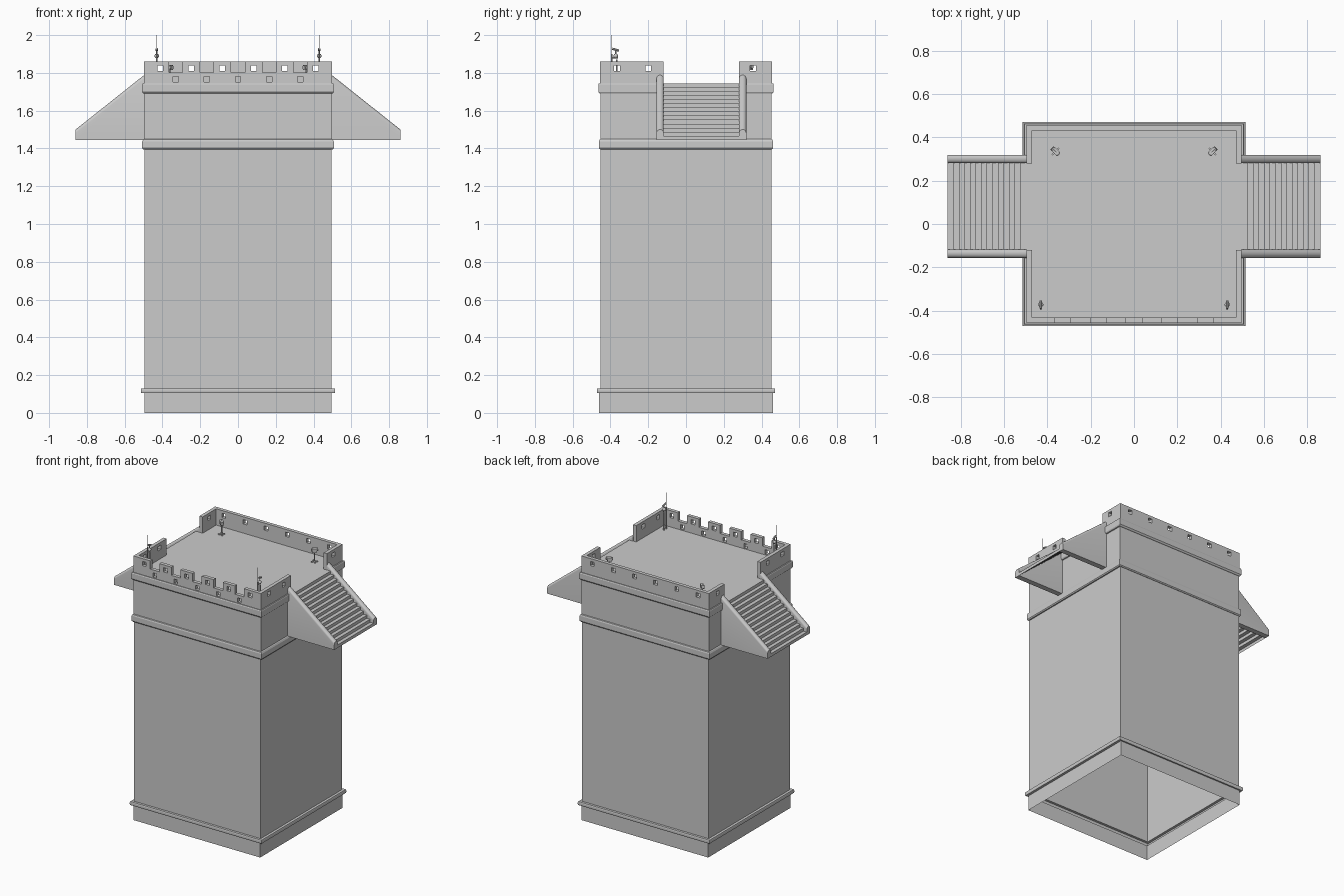
import bpy, bmesh, math
from mathutils import Matrix, Vector

if "Cube" in bpy.data.objects:
    bpy.data.objects.remove(bpy.data.objects["Cube"])


def finish(name, bm, recalc=True, smooth=False):
    if recalc:
        bmesh.ops.recalc_face_normals(bm, faces=bm.faces)
    me = bpy.data.meshes.new(name)
    bm.to_mesh(me)
    bm.free()
    ob = bpy.data.objects.new(name, me)
    bpy.context.collection.objects.link(ob)
    if smooth:
        bpy.context.view_layer.objects.active = ob
        ob.select_set(True)
        bpy.ops.object.shade_smooth_by_angle(angle=math.radians(35))
        ob.select_set(False)
    return ob


def loft(bm, rings, closed=True, caps=False):
    vs = [[bm.verts.new(p) for p in r] for r in rings]
    n = len(vs[0])
    for a, b in zip(vs, vs[1:]):
        for i in range(n if closed else n - 1):
            j = (i + 1) % n
            bm.faces.new((a[i], a[j], b[j], b[i]))
    if caps:
        bm.faces.new(vs[0][::-1])
        bm.faces.new(vs[-1])


def rod(bm, a, b, r, r2=None, seg=10):
    a, b = Vector(a), Vector(b)
    d = b - a
    m = Matrix.Translation((a + b) / 2) @ d.to_track_quat('Z', 'Y').to_matrix().to_4x4()
    bmesh.ops.create_cone(bm, cap_ends=True, segments=seg, radius1=r,
                          radius2=r if r2 is None else r2, depth=d.length, matrix=m)


def box(bm, c, size, rot=0):
    m = Matrix.Translation(c) @ Matrix.Rotation(rot, 4, 'Z') @ Matrix.Diagonal((*size, 1))
    bmesh.ops.create_cube(bm, size=1, matrix=m)


# Hollow tower shell, open at the bottom, with three mouldings
profile = [(.495, .46, 0), (.495, .46, .105), (.512, .47, .105), (.514, .472, .112),
           (.514, .472, .123), (.512, .47, .13), (.494, .453, .13), (.494, .453, 1.395),
           (.502, .456, 1.395), (.507, .461, 1.402), (.507, .461, 1.437), (.502, .458, 1.447),
           (.497, .453, 1.45), (.497, .453, 1.69), (.503, .458, 1.692), (.508, .464, 1.70),
           (.508, .464, 1.738), (.505, .461, 1.745)]
bm = bmesh.new()
loft(bm, [[(-x, -y, z), (x, -y, z), (x, y, z), (-x, y, z)] for x, y, z in profile])
finish("tower_shell", bm, recalc=False)

# Roof deck
bm = bmesh.new()
bm.faces.new([bm.verts.new(p) for p in
              [(-.505, -.461, 1.745), (.505, -.461, 1.745), (.505, .461, 1.745), (-.505, .461, 1.745)]])
finish("roof_deck", bm, recalc=False)

# Parapet walls: a grid of cells with rectangular openings, extruded to thickness
Z0, Z1 = 1.745, 1.86


def wall(name, u0, u1, voids, origin, u_axis, t_axis, thick=.025):
    us = sorted({round(v, 4) for v in [u0, u1] + [k for q in voids for k in q[:2]]})
    zs = sorted({round(v, 4) for v in [Z0, Z1] + [k for q in voids for k in q[2:]]})
    bm = bmesh.new()
    o, ua, ta = Vector(origin), Vector(u_axis), Vector(t_axis)
    grid = {(i, j): bm.verts.new(o + ua * u + Vector((0, 0, z)))
            for i, u in enumerate(us) for j, z in enumerate(zs)}
    for i in range(len(us) - 1):
        for j in range(len(zs) - 1):
            u, z = (us[i] + us[i + 1]) / 2, (zs[j] + zs[j + 1]) / 2
            if not any(q[0] < u < q[1] and q[2] < z < q[3] for q in voids):
                bm.faces.new([grid[k] for k in ((i, j), (i + 1, j), (i + 1, j + 1), (i, j + 1))])
    bmesh.ops.delete(bm, geom=[v for v in bm.verts if not v.link_faces], context='VERTS')
    ext = bmesh.ops.extrude_face_region(bm, geom=bm.faces[:], use_keep_orig=True)
    bmesh.ops.translate(bm, verts=[g for g in ext['geom'] if isinstance(g, bmesh.types.BMVert)],
                        vec=ta * thick)
    finish(name, bm)


def hole(u):
    return (u - .015, u + .015, 1.81, 1.84)


PITCH = .165
ports = [hole((i - 2.5) * PITCH) for i in range(6)]
gaps = [((i - 2) * PITCH - .036, (i - 2) * PITCH + .036, 1.802, 1.86) for i in range(5)]
slots = [((i - 2) * PITCH - .014, (i - 2) * PITCH + .014, 1.752, 1.782) for i in range(5)]
wall("front_battlement", -.497, .497, ports + gaps + slots, (0, -.456, 0), (1, 0, 0), (0, 1, 0))
wall("back_parapet", -.497, .497, ports, (0, .456, 0), (1, 0, 0), (0, -1, 0))

for s, side in ((1, "right"), (-1, "left")):
    # Side parapets either side of the stair opening
    wall(side + "_front_parapet", -.431, -.12, [hole(-.365), hole(-.2)],
         (s * .497, 0, 0), (0, 1, 0), (-s, 0, 0))
    wall(side + "_back_parapet", .28, .431, [hole(.355)],
         (s * .497, 0, 0), (0, 1, 0), (-s, 0, 0))

    # Stair flight: stepped sheet, open beneath
    n = 14
    run, rise = .36 / n, .30 / n
    pts = [(.497, 1.745)]
    for i in range(n):
        x, z = .50 + (i + 1) * run, 1.745 - i * rise
        pts += [(x, z), (x, z - rise)]
    bm = bmesh.new()
    loft(bm, [[(s * x, y, z) for x, z in pts] for y in (-.12, .285)], closed=False)
    bm.normal_update()
    if sum(f.normal.z for f in bm.faces) < 0:
        bmesh.ops.reverse_faces(bm, faces=bm.faces)
    finish(side + "_stair_steps", bm, recalc=False)

    # Sloped cheek walls with rounded tops
    for yc, pos in ((-.137, "front"), (.30, "back")):
        bm = bmesh.new()
        r, rings = .019, []
        for x, top in ((.495, 1.79), (.86, 1.50)):
            arc = [(s * x, yc + r * math.cos(a), top - r + r * math.sin(a))
                   for a in [math.pi * k / 10 for k in range(11)]]
            rings.append([(s * x, yc + r, 1.445)] + arc + [(s * x, yc - r, 1.445)])
        loft(bm, rings, caps=True)
        finish(side + "_" + pos + "_stair_cheek", bm, smooth=True)

    # Antenna rod and small lamp at the front corner
    bm = bmesh.new()
    rod(bm, (s * .43, -.393, 1.745), (s * .43, -.393, 1.9), .004)
    rod(bm, (s * .43, -.393, 1.9), (s * .43, -.393, 2.0), .0025, .0015)
    finish(side + "_antenna", bm, smooth=True)
    bm = bmesh.new()
    rod(bm, (s * .43, -.367, 1.745), (s * .43, -.367, 1.87), .004)
    rod(bm, (s * .43, -.393, 1.88), (s * .43, -.36, 1.88), .003)
    bmesh.ops.create_uvsphere(bm, u_segments=12, v_segments=8, radius=.012,
                              matrix=Matrix.Translation((s * .43, -.372, 1.89)))
    rod(bm, (s * .43, -.39, 1.928), (s * .43, -.355, 1.918), .006)
    rod(bm, (s * .43, -.372, 1.89), (s * .43, -.372, 1.925), .003)
    finish(side + "_corner_lamp", bm, smooth=True)

    # Viewing scope on a cross-footed stand at the back corner
    bm = bmesh.new()
    c = (s * .362, .335)
    for k in (1, -1):
        box(bm, (*c, 1.749), (.044, .009, .007), k * math.pi / 4)
    rod(bm, (*c, 1.745), (*c, 1.815), .004)
    box(bm, (*c, 1.828), (.03, .022, .026), s * math.pi / 4)
    rod(bm, (c[0] - s * .014, c[1] - .014, 1.828), (c[0] + s * .016, c[1] + .016, 1.834), .011)
    finish(side + "_viewing_scope", bm)
